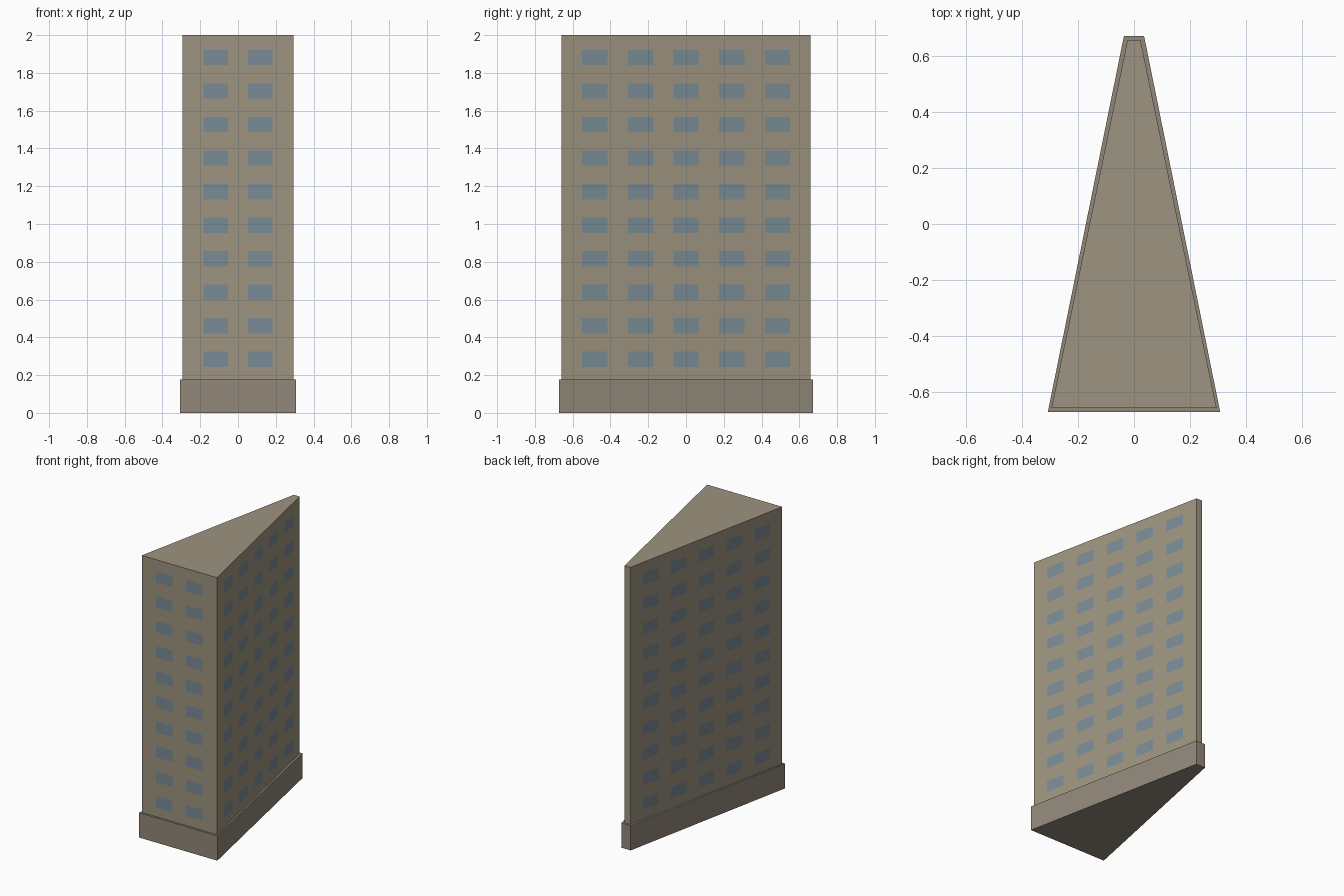
import bpy
import bmesh
from mathutils import Vector

if "Cube" in bpy.data.objects:
    bpy.data.objects.remove(bpy.data.objects["Cube"])


def material(name, rgb):
    m = bpy.data.materials.new(name)
    m.diffuse_color = (*rgb, 1)
    m.use_nodes = True
    m.node_tree.nodes["Principled BSDF"].inputs["Base Color"].default_value = m.diffuse_color
    return m


STONE = material("stone", (0.34, 0.296, 0.215))
PLINTH = material("plinth_stone", (0.285, 0.245, 0.193))
GLASS = material("glass", (0.195, 0.262, 0.305))


def finish(name, bm, mat):
    mesh = bpy.data.meshes.new(name)
    bm.to_mesh(mesh)
    bm.free()
    mesh.materials.append(mat)
    obj = bpy.data.objects.new(name, mesh)
    bpy.context.collection.objects.link(obj)
    return obj


def wedge(name, front_half, back_half, half_depth, z0, z1, mat):
    """Upright prism on a wedge-shaped floor plan."""
    bm = bmesh.new()
    plan = [(-front_half, -half_depth), (front_half, -half_depth),
            (back_half, half_depth), (-back_half, half_depth)]
    face = bm.faces.new([bm.verts.new((x, y, z0)) for x, y in plan])
    new = bmesh.ops.extrude_face_region(bm, geom=[face])["geom"]
    bmesh.ops.translate(bm, vec=(0, 0, z1 - z0),
                        verts=[v for v in new if isinstance(v, bmesh.types.BMVert)])
    bmesh.ops.recalc_face_normals(bm, faces=bm.faces)
    return finish(name, bm, mat)


FRONT, BACK, DEPTH = 0.295, 0.023, 0.658
BASE_TOP, TOP = 0.176, 2.0
ROWS, FLOOR, FIRST_ROW = 10, 0.1774, 0.284


def windows(name, start, end, offsets, width, height=0.08):
    """Grid of flush panes on the wall running from start to end."""
    a, b = Vector((*start, 0)), Vector((*end, 0))
    along = (b - a).normalized()
    out = along.cross(Vector((0, 0, 1)))
    up = Vector((0, 0, height / 2))
    side = along * width / 2
    bm = bmesh.new()
    for row in range(ROWS):
        for d in offsets:
            c = (a + b) / 2 + along * d + out * 0.002
            c.z = FIRST_ROW + row * FLOOR
            bm.faces.new([bm.verts.new(p) for p in
                          (c - side - up, c + side - up, c + side + up, c - side + up)])
    return finish(name, bm, GLASS)


# Plinth and tower
wedge("base_plinth", 0.308, 0.036, 0.672, 0, BASE_TOP, PLINTH)
wedge("tower", FRONT, BACK, DEPTH, BASE_TOP, TOP, STONE)

# Window grids on the front and both long walls
side_offsets = [i * 0.247 for i in range(-2, 3)]
windows("front_windows", (-FRONT, -DEPTH), (FRONT, -DEPTH), (-0.118, 0.118), 0.131)
windows("right_windows", (FRONT, -DEPTH), (BACK, DEPTH), side_offsets, 0.136)
windows("left_windows", (-BACK, DEPTH), (-FRONT, -DEPTH), side_offsets, 0.136)
